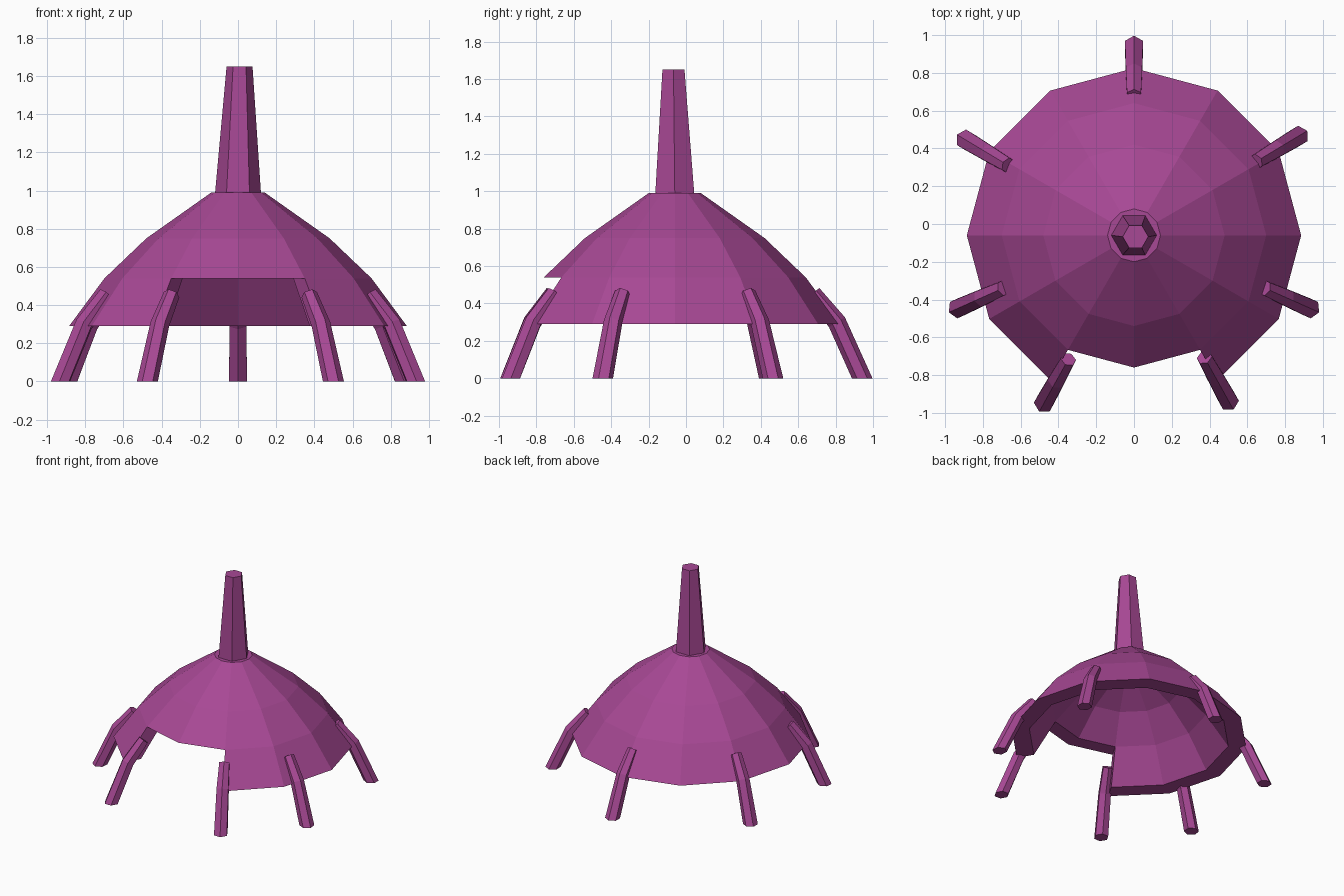
import bpy, bmesh, math
from mathutils import Vector

cube = bpy.data.objects.get("Cube")
if cube:
    bpy.data.objects.remove(cube, do_unlink=True)

purple = bpy.data.materials.new("purple")
purple.use_nodes = True
colour = (0.39, 0.065, 0.30, 1)
purple.diffuse_color = colour
purple.node_tree.nodes["Principled BSDF"].inputs["Base Color"].default_value = colour


def finish(name, bm):
    bmesh.ops.recalc_face_normals(bm, faces=bm.faces[:])
    mesh = bpy.data.meshes.new(name)
    bm.to_mesh(mesh)
    bm.free()
    mesh.materials.append(purple)
    obj = bpy.data.objects.new(name, mesh)
    bpy.context.collection.objects.link(obj)
    return obj


def loft(name, rings):
    """Skin a list of equal-sized point rings and close both ends."""
    bm = bmesh.new()
    loops = [[bm.verts.new(p) for p in ring] for ring in rings]
    for low, high in zip(loops, loops[1:]):
        for i in range(len(low)):
            j = (i + 1) % len(low)
            bm.faces.new((low[i], low[j], high[j], high[i]))
    bm.faces.new(loops[0])
    bm.faces.new(loops[-1])
    return finish(name, bm)


def hexagon(centre, u, v, radius):
    return [Vector(centre) + radius * (math.cos(a) * u + math.sin(a) * v)
            for a in (k * math.pi / 3 for k in range(6))]


X, Y, Z = Vector((1, 0, 0)), Vector((0, 1, 0)), Vector((0, 0, 1))
CENTRE_Y = -0.06

# Thick twelve-sided dome; the lowest band is left out of the two front segments
SIDES = 12
OPEN = (8, 9)
outer = [(0.885, 0.29), (0.70, 0.54), (0.48, 0.75), (0.14, 0.99)]
inner = [(0.06, 0.92), (0.39, 0.73), (0.58, 0.54), (0.75, 0.29)]
bm = bmesh.new()
cols = []
for s in range(SIDES):
    a = s * math.tau / SIDES
    cols.append([bm.verts.new((r * math.cos(a), CENTRE_Y + r * math.sin(a), z))
                 for r, z in outer + inner])
full = [(0, 1), (1, 2), (2, 3), (4, 5), (5, 6), (6, 7), (7, 0)]
short = [(1, 2), (2, 3), (4, 5), (5, 6), (6, 1)]
for s in range(SIDES):
    c, d = cols[s], cols[(s + 1) % SIDES]
    for i, j in (short if s in OPEN else full):
        bm.faces.new((c[i], d[i], d[j], c[j]))
for s in (OPEN[0], OPEN[-1] + 1):
    bm.faces.new([cols[s][k] for k in (0, 1, 6, 7)])
for k in (3, 4):
    bm.faces.new([c[k] for c in cols])
finish("dome", bm)

# Tapered, slightly leaning spire
loft("spire", [hexagon((0, CENTRE_Y, 0.95), X, Y, 0.122),
               hexagon((0, CENTRE_Y, 0.99), X, Y, 0.12),
               hexagon((0.008, -0.067, 1.65), X, Y, 0.068)])

# Bent legs: foot position and heading
legs = {
    "back_leg": (0, 0.942, 90),
    "back_left_leg": (0.87, 0.465, 31),
    "back_right_leg": (-0.89, 0.445, 149),
    "side_left_leg": (0.93, -0.445, -24),
    "side_right_leg": (-0.93, -0.445, 204),
    "front_left_leg": (0.50, -0.935, -61),
    "front_right_leg": (-0.475, -0.945, 241),
}
for name, (x, y, heading) in legs.items():
    a = math.radians(heading)
    out = Vector((math.cos(a), math.sin(a), 0))
    side = Z.cross(out)
    foot = Vector((x, y, 0))
    knee = foot - 0.135 * out + 0.30 * Z
    top = foot - 0.262 * out + 0.455 * Z
    loft(name, [hexagon(foot, out, side, 0.055),
                hexagon(knee, (out + 0.62 * Z).normalized(), side, 0.05),
                hexagon(top, (out + 0.85 * Z).normalized(), side, 0.043)])
